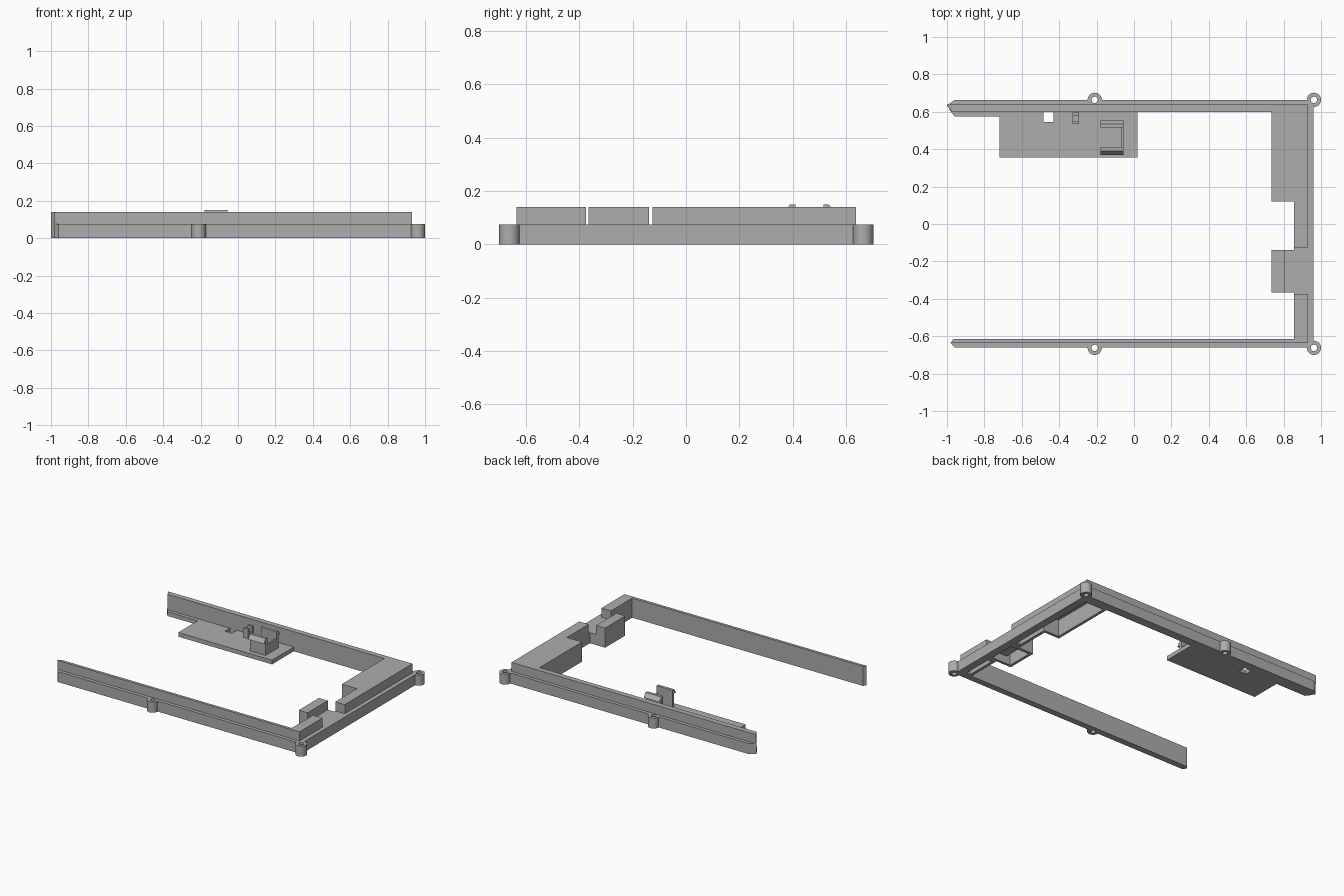
import bpy, bmesh, math

cube = bpy.data.objects.get("Cube")
if cube:
    bpy.data.objects.remove(cube, do_unlink=True)

grey = bpy.data.materials.new("plain grey")
grey.use_nodes = True
colour = (0.42, 0.42, 0.42, 1)
grey.diffuse_color = colour
grey.node_tree.nodes["Principled BSDF"].inputs["Base Color"].default_value = colour

RIM, TOP, FLOOR = 0.075, 0.14, 0.03


def prism(name, outline, z0, z1, axis="z"):
    """Extrude an outline upwards, or a (y, z) outline along x."""
    bm = bmesh.new()
    place = (lambda a, b: (a, b, z0)) if axis == "z" else (lambda a, b: (z0, a, b))
    step = (0, 0, z1 - z0) if axis == "z" else (z1 - z0, 0, 0)
    face = bm.faces.new([bm.verts.new(place(a, b)) for a, b in outline])
    out = bmesh.ops.extrude_face_region(bm, geom=[face])
    verts = [v for v in out["geom"] if isinstance(v, bmesh.types.BMVert)]
    bmesh.ops.translate(bm, verts=verts, vec=step)
    bmesh.ops.recalc_face_normals(bm, faces=bm.faces)
    mesh = bpy.data.meshes.new(name)
    bm.to_mesh(mesh)
    bm.free()
    mesh.materials.append(grey)
    obj = bpy.data.objects.new(name, mesh)
    bpy.context.scene.collection.objects.link(obj)
    return obj


def box(name, x0, x1, y0, y1, z0, z1):
    return prism(name, [(x0, y0), (x1, y0), (x1, y1), (x0, y1)], z0, z1)


def circle(x, y, r, n=32):
    return [(x + r * math.cos(2 * math.pi * i / n), y + r * math.sin(2 * math.pi * i / n))
            for i in range(n)]


def cut(obj, cutters):
    for cutter in cutters:
        cutter.hide_render = True
        cutter.display_type = "WIRE"
        cutter.hide_set(True)
        mod = obj.modifiers.new("cut", "BOOLEAN")
        mod.operation = "DIFFERENCE"
        mod.solver = "EXACT"
        mod.object = cutter


# Low outer rim, a three-sided frame with pointed open ends
rim = prism("lower_rim", [
    (-1, 0.635), (-0.96, 0.662), (0.96, 0.662), (0.96, -0.66), (-0.96, -0.66),
    (-0.98, -0.635), (-0.965, -0.615), (0.91, -0.615), (0.91, 0.6), (-0.975, 0.6)], 0, RIM)

# Tall walls rising inside the rim
prism("back_wall", [(-1, 0.638), (-0.975, 0.6), (0.93, 0.6), (0.93, 0.638)], RIM, TOP)
prism("front_wall", [(-0.98, -0.635), (0.93, -0.635), (0.93, -0.615), (-0.965, -0.615)], RIM, TOP)
prism("back_inner_ledge", [(-0.99, 0.615), (-0.96, 0.575), (-0.72, 0.575), (-0.72, 0.615)], 0, FLOOR)

# Screw posts with through holes
holes = []
for side, y in (("back", 0.664), ("front", -0.662)):
    for place, x in (("middle", -0.21), ("corner", 0.962)):
        post = prism(f"{side}_{place}_post", circle(x, y, 0.038), 0, RIM)
        hole = prism(f"{side}_{place}_hole_cutter", circle(x, y, 0.017), -0.02, 0.09)
        cut(post, [hole])
        holes.append(hole)
        for p in post.data.polygons:
            p.use_smooth = abs(p.normal.z) < 0.5
        post.data.set_sharp_from_angle(angle=math.radians(30))
cut(rim, holes)

# Right side housings, hollow from below
housing = prism("right_long_housing", [
    (0.735, 0.12), (0.735, 0.61), (0.93, 0.61), (0.93, -0.125), (0.855, -0.125), (0.855, 0.12)], 0, TOP)
cut(housing, [prism("long_cavity_cutter", [
    (0.755, 0.14), (0.755, 0.59), (0.905, 0.59), (0.905, -0.105), (0.875, -0.105), (0.875, 0.14)],
    -0.02, TOP - 0.02)])

housing = box("right_front_housing", 0.855, 0.93, -0.62, -0.375, 0, TOP)
cut(housing, [box("front_cavity_cutter", 0.875, 0.905, -0.605, -0.39, -0.02, TOP - 0.02)])

# Stepped block between the housings
block = prism("right_stepped_block", [
    (0.735, -0.365), (0.735, -0.138), (0.855, -0.138), (0.855, -0.12), (0.93, -0.12),
    (0.93, -0.378), (0.855, -0.378), (0.855, -0.365)], 0, RIM)
tall = box("right_tall_step", 0.735, 0.805, -0.365, -0.138, RIM, TOP)
cavities = [box("block_cavity_cutter", 0.755, 0.905, -0.345, -0.158, -0.02, RIM - 0.02),
            box("step_cavity_cutter", 0.755, 0.785, -0.345, -0.158, -0.02, TOP - 0.02)]
cut(block, cavities)
cut(tall, cavities[1:])

# Thin mounting plate on the back rail, with a square opening
plate = box("mounting_plate", -0.72, 0.02, 0.355, 0.61, 0, FLOOR)
cut(plate, [box("plate_opening_cutter", -0.485, -0.43, 0.545, 0.6, -0.02, 0.06)])

# Large clip: two hooked arms joined by a low side wall
for name, y, out in (("front", 0.41, -1), ("back", 0.515, 1)):
    prism(f"clip_{name}_arm", [
        (y, FLOOR), (y, 0.15), (y + out * 0.02, 0.15), (y + out * 0.04, 0.12),
        (y + out * 0.02, 0.12), (y + out * 0.02, FLOOR)], -0.18, -0.055, axis="x")
box("clip_side_wall", -0.067, -0.055, 0.41, 0.515, FLOOR, 0.1)

# Small clip
for name, y in (("front", 0.535), ("back", 0.58)):
    box(f"small_clip_{name}_arm", -0.33, -0.295, y, y + 0.015, FLOOR, 0.1)
box("small_clip_base", -0.33, -0.295, 0.55, 0.58, FLOOR, 0.06)
